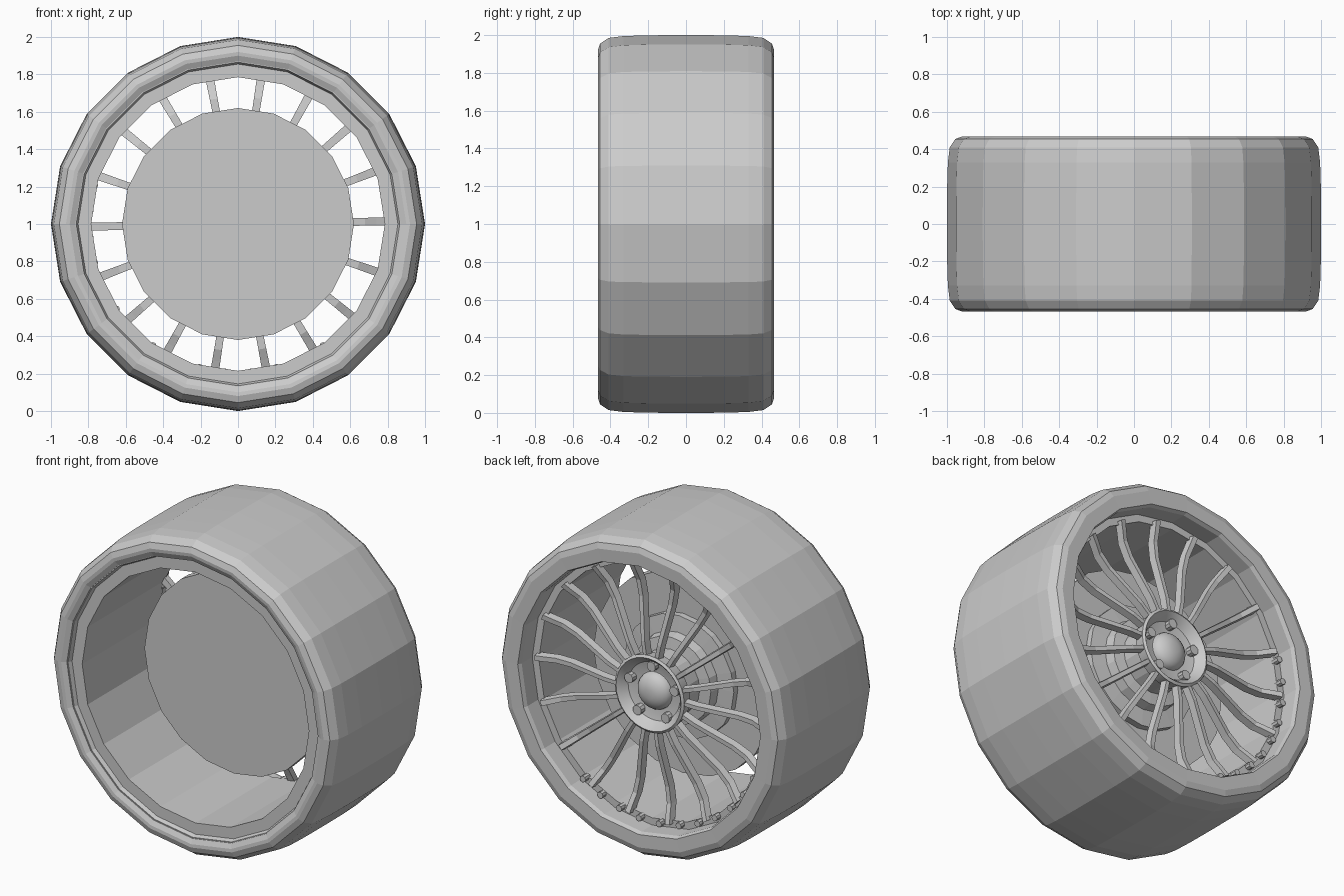
import bpy, bmesh
from math import sin, cos, pi, radians
from mathutils import Vector, Matrix

cube = bpy.data.objects.get("Cube")
if cube:
    bpy.data.objects.remove(cube, do_unlink=True)

grey = bpy.data.materials.new("plain_grey")
grey.use_nodes = True
colour = (0.6, 0.6, 0.6, 1)
grey.diffuse_color = colour
grey.node_tree.nodes["Principled BSDF"].inputs["Base Color"].default_value = colour

AXLE = Vector((0, 0, 1))


def finish(name, bm):
    bmesh.ops.recalc_face_normals(bm, faces=bm.faces)
    mesh = bpy.data.meshes.new(name)
    bm.to_mesh(mesh)
    bm.free()
    mesh.materials.append(grey)
    obj = bpy.data.objects.new(name, mesh)
    obj.location = AXLE
    bpy.context.collection.objects.link(obj)
    return obj


def lathe(name, profile, sides=20, closed=False):
    """Revolve (radius, y) points round the axle."""
    bm = bmesh.new()
    rings = []
    for r, y in profile:
        angles = [2 * pi * i / sides for i in range(sides)]
        rings.append([bm.verts.new((r * sin(a), y, r * cos(a))) for a in angles])
    pairs = list(zip(rings, rings[1:]))
    if closed:
        pairs.append((rings[-1], rings[0]))
    else:
        bm.faces.new(rings[0])
        bm.faces.new(rings[-1])
    for a, b in pairs:
        for i in range(sides):
            j = (i + 1) % sides
            bm.faces.new((a[i], a[j], b[j], b[i]))
    return finish(name, bm)


def studs(name, radius, y, size, height, angles, sides=8):
    """Short pegs along the axle direction at the given angles."""
    bm = bmesh.new()
    for a in angles:
        place = Matrix.Translation((radius * cos(a), y, radius * sin(a)))
        bmesh.ops.create_cone(bm, cap_ends=True, segments=sides, radius1=size, radius2=size,
                              depth=height, matrix=place @ Matrix.Rotation(pi / 2, 4, 'X'))
    return finish(name, bm)


# Tyre: crowned tread, rounded shoulders, flat sidewalls
half = [(1.0, 0), (0.999, 0.2), (0.995, 0.33), (0.985, 0.41), (0.955, 0.455), (0.92, 0.467)]
front_side = [(r, -y) for r, y in reversed(half[1:])]
lathe("tyre", [(0.87, -0.45), (0.9, -0.465)] + front_side + half
      + [(0.84, 0.465), (0.83, 0.44), (0.83, 0.3), (0.87, 0.2)], closed=True)

# Rim barrel with a flange at each end
lathe("rim_barrel", [(0.785, -0.42), (0.855, -0.42), (0.865, -0.445), (0.885, -0.445),
                     (0.885, 0), (0.84, 0.335), (0.785, 0.335)], closed=True)

# Brake disc and stepped carrier
lathe("brake_disc", [(0.62, -0.04), (0.62, 0.03)])
lathe("brake_carrier", [(0.38, 0.02), (0.38, 0.07), (0.28, 0.08), (0.27, 0.14), (0.2, 0.15), (0.2, 0.3)])

# Dished hub with domed cap and five wheel nuts
hub = lathe("hub", [(0.2, 0.27), (0.23, 0.29), (0.24, 0.36), (0.225, 0.37), (0.205, 0.35),
                    (0.18, 0.315), (0.12, 0.3)], sides=32)
dome = [(0.115 * cos(t), 0.3 + 0.07 * sin(t)) for t in (radians(15 * k) for k in range(6))]
lathe("centre_cap", dome, sides=24)
studs("wheel_nuts", 0.165, 0.32, 0.03, 0.05, [radians(90 + 72 * k) for k in range(5)], 10)

# Spokes: rectangular section swept along a curved path
bm = bmesh.new()
path = [(0.22, 0.335), (0.32, 0.335), (0.45, 0.315), (0.58, 0.295), (0.68, 0.3), (0.74, 0.325), (0.795, 0.345)]
for k in range(18):
    turn = Matrix.Rotation(radians(-1 - 20 * k), 4, 'Y')
    rings = []
    for i, (r, y) in enumerate(path):
        w = 0.017 + 0.001 * i
        corners = ((-w, -0.025), (w, -0.025), (w * 0.7, 0.02), (-w * 0.7, 0.02))
        rings.append([bm.verts.new(turn @ Vector((r, y + dy, dz))) for dz, dy in corners])
    for a, b in zip(rings, rings[1:]):
        for i in range(4):
            j = (i + 1) % 4
            bm.faces.new((a[i], a[j], b[j], b[i]))
    bm.faces.new(rings[0])
    bm.faces.new(rings[-1])
finish("spokes", bm)

# Rim bolts along the lower arc of the flange
studs("rim_bolts", 0.795, 0.345, 0.02, 0.05, [radians(165 + 10 * k) for k in range(15)])

for obj in (hub, bpy.data.objects["centre_cap"]):
    bpy.ops.object.select_all(action='DESELECT')
    obj.select_set(True)
    bpy.context.view_layer.objects.active = obj
    bpy.ops.object.shade_smooth_by_angle(angle=radians(30))
